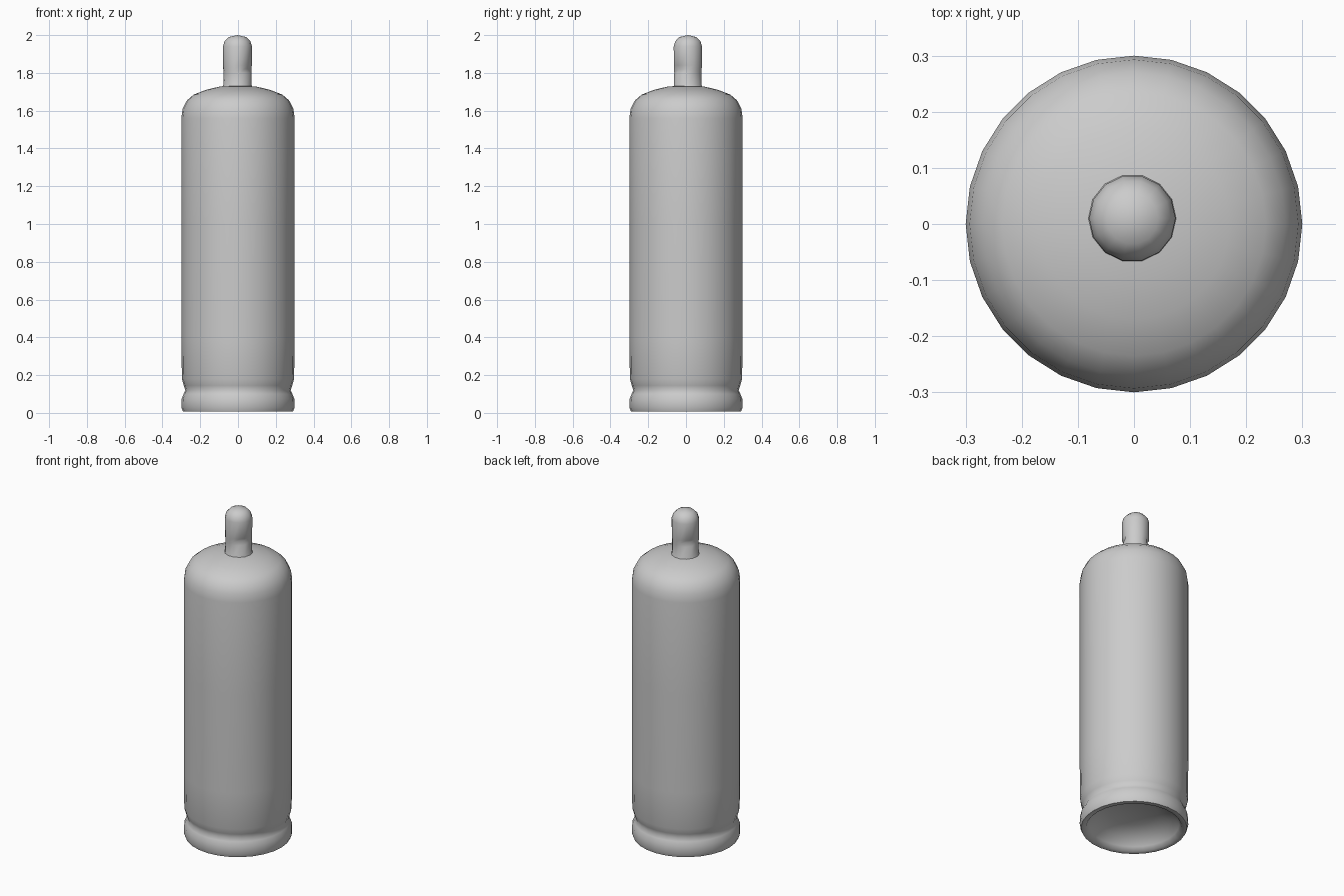
import bpy, bmesh, math

if "Cube" in bpy.data.objects:
    bpy.data.objects.remove(bpy.data.objects["Cube"], do_unlink=True)

grey = bpy.data.materials.new("steel grey")
grey.use_nodes = True
colour = (0.6, 0.6, 0.6, 1)
grey.diffuse_color = colour
grey.node_tree.nodes["Principled BSDF"].inputs["Base Color"].default_value = colour


def lathe(name, profile, sides, centre=(0, 0), angle=60):
    """Spin (radius, height) points around z; a zero radius closes the end."""
    bm = bmesh.new()
    rings = []
    for r, z in profile:
        count = sides if r else 1
        rings.append([bm.verts.new((centre[0] + r * math.cos(math.tau * i / sides),
                                    centre[1] + r * math.sin(math.tau * i / sides), z))
                      for i in range(count)])
    for a, b in zip(rings, rings[1:]):
        for i in range(sides):
            j = (i + 1) % sides
            quad = [a[i % len(a)], a[j % len(a)], b[j % len(b)], b[i % len(b)]]
            bm.faces.new(list(dict.fromkeys(quad)))
    bmesh.ops.recalc_face_normals(bm, faces=bm.faces)
    mesh = bpy.data.meshes.new(name)
    bm.to_mesh(mesh)
    bm.free()
    mesh.materials.append(grey)
    obj = bpy.data.objects.new(name, mesh)
    bpy.context.collection.objects.link(obj)
    bpy.ops.object.select_all(action="DESELECT")
    obj.select_set(True)
    bpy.context.view_layer.objects.active = obj
    bpy.ops.object.shade_smooth_by_angle(angle=math.radians(angle))
    return obj


# Bottle with rounded shoulder, pinched foot ring and recessed base
lathe("bottle_body", [
    (0, 0.11), (0.13, 0.10), (0.21, 0.07), (0.25, 0.03), (0.265, 0.008),
    (0.292, 0.008), (0.3, 0.03), (0.298, 0.075), (0.288, 0.1), (0.279, 0.12),
    (0.287, 0.145), (0.297, 0.18), (0.3, 0.4), (0.3, 1.0), (0.3, 1.56),
    (0.293, 1.61), (0.27, 1.655), (0.235, 1.685), (0.17, 1.71),
    (0.1, 1.727), (0, 1.735)], 28)

# Valve cap with a domed top
cap = lathe("valve_cap", [
    (0.085, 1.715), (0.075, 1.735), (0.074, 1.80), (0.075, 1.82),
    (0.076, 1.84), (0.077, 1.94), (0.068, 1.968), (0.046, 1.99), (0, 2.0)],
    14, (-0.003, 0.01))

# Small slots dented into opposite sides of the cap
for v in cap.data.vertices:
    if abs(v.co.z - 1.82) < 0.005 and v.co.x * (v.co.y - 0.01) < -0.002:
        v.co.x *= 0.8
        v.co.y = 0.01 + (v.co.y - 0.01) * 0.8
